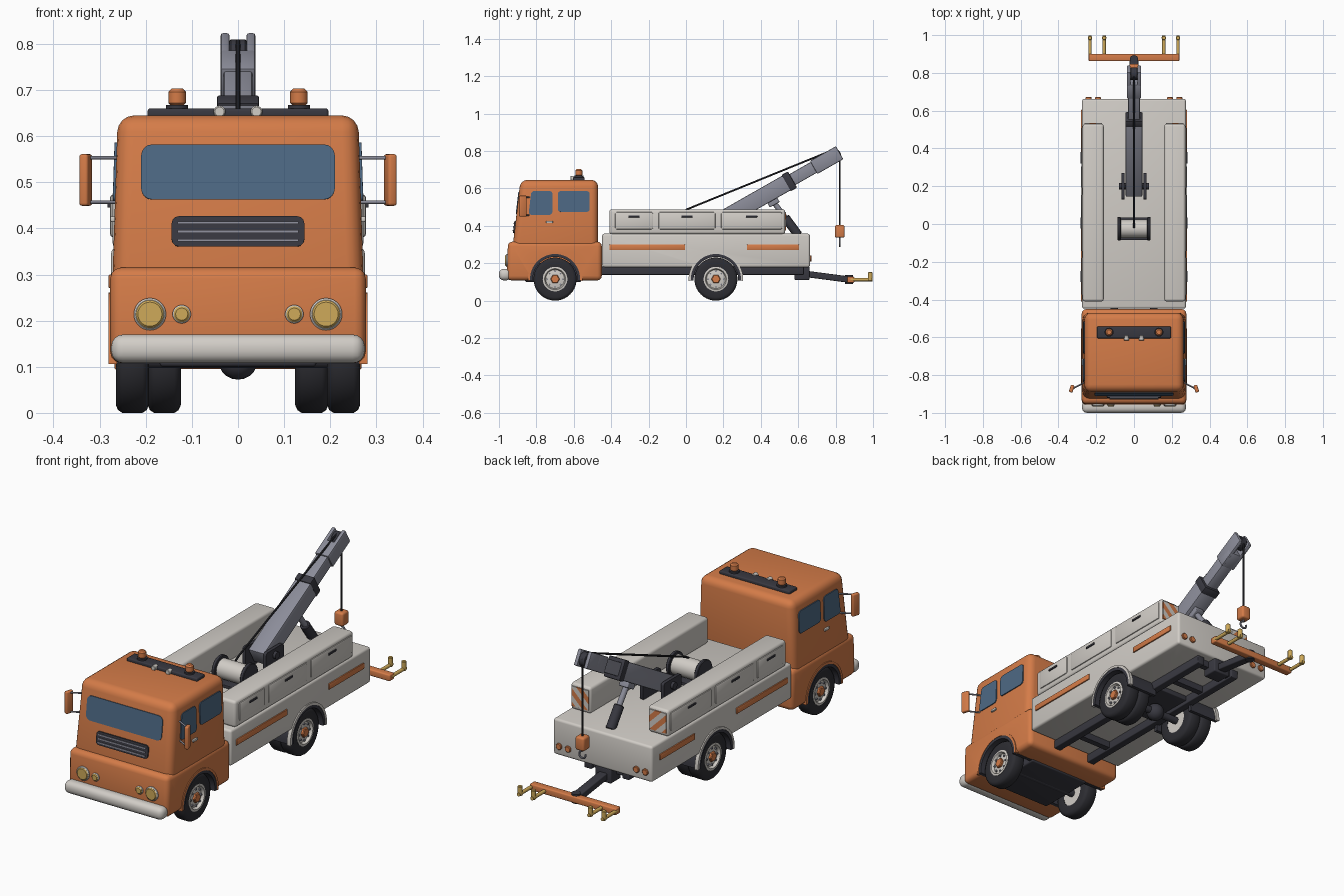
import bpy, bmesh, math
from mathutils import Matrix, Vector, Euler

if "Cube" in bpy.data.objects:
    bpy.data.objects.remove(bpy.data.objects["Cube"])

def mat(name, r, g, b):
    m = bpy.data.materials.new(name)
    m.diffuse_color = (r, g, b, 1)
    m.use_nodes = True
    m.node_tree.nodes["Principled BSDF"].inputs["Base Color"].default_value = m.diffuse_color
    return m

ORANGE = mat("orange_paint", 0.66, 0.20, 0.065)
WHITE = mat("off_white_paint", 0.64, 0.61, 0.57)
FRAME = mat("dark_frame", 0.04, 0.04, 0.052)
RUBBER = mat("tyre_rubber", 0.026, 0.026, 0.032)
STEEL = mat("grey_steel", 0.26, 0.265, 0.32)
GLASS = mat("blue_glass", 0.075, 0.14, 0.23)
YELLOW = mat("yellow_lens", 0.62, 0.40, 0.10)

def finish(name, bm, *mats):
    bmesh.ops.recalc_face_normals(bm, faces=bm.faces)
    me = bpy.data.meshes.new(name)
    bm.to_mesh(me)
    bm.free()
    for m in mats:
        me.materials.append(m)
    ob = bpy.data.objects.new(name, me)
    bpy.context.collection.objects.link(ob)
    return ob

# box with optional rounded edges; axis limits rounding to edges along that axis
def box(name, loc, size, m, bevel=0.0, seg=3, axis=None, rot=(0, 0, 0), shape=None):
    bm = bmesh.new()
    bmesh.ops.create_cube(bm, size=1)
    for v in bm.verts:
        v.co = Vector(v.co[i] * size[i] for i in range(3))
        if shape:
            shape(v.co)
    if bevel:
        es = [e for e in bm.edges if axis is None or
              abs((e.verts[0].co - e.verts[1].co).normalized()[axis]) > 0.9]
        bmesh.ops.bevel(bm, geom=es, offset=bevel, segments=seg, profile=0.5, affect='EDGES')
    bm.transform(Matrix.Translation(loc) @ Euler(rot).to_matrix().to_4x4())
    return finish(name, bm, m)

def span(name, x, y, z, m, bevel=0.0, **k):
    c = [(a + b) / 2 for a, b in (x, y, z)]
    return box(name, c, [abs(b - a) for a, b in (x, y, z)], m, bevel, **k)

# surface of revolution: profile of (radius, distance) along p -> p + d
def lathe(name, prof, p, d, m, n=32, closed=False):
    bm = bmesh.new()
    rings = [[bm.verts.new((r * math.cos(t * 2 * math.pi / n), r * math.sin(t * 2 * math.pi / n), h))
              for t in range(n)] for r, h in prof]
    for a, b in list(zip(rings, rings[1:])) + ([(rings[-1], rings[0])] if closed else []):
        for i in range(n):
            bm.faces.new((a[i], a[(i + 1) % n], b[(i + 1) % n], b[i]))
    if not closed:
        bm.faces.new(rings[0])
        bm.faces.new(rings[-1])
    q = Vector(d).to_track_quat('Z', 'Y').to_matrix().to_4x4()
    bm.transform(Matrix.Translation(p) @ q)
    return finish(name, bm, m)

def cyl(name, p, q, r, m, n=20, b=0.0):
    d = Vector(q) - Vector(p)
    L = d.length
    prof = [(r - b, 0), (r, b), (r, L - b), (r - b, L)] if b else [(r, 0), (r, L)]
    return lathe(name, prof, p, d, m, n)

# half-ring over a wheel
def arch(name, r0, r1, x0, x1, y, m, n=24):
    bm = bmesh.new()
    rows = []
    for i in range(n + 1):
        a = math.pi * (i / n * 1.04 - 0.02)
        rows.append([bm.verts.new((x, y + r * math.cos(a), 0.115 + r * math.sin(a)))
                     for x, r in ((x0, r0), (x1, r0), (x1, r1), (x0, r1))])
    for a, b in zip(rows, rows[1:]):
        for j in range(4):
            bm.faces.new((a[j], a[(j + 1) % 4], b[(j + 1) % 4], b[j]))
    bm.faces.new(rows[0])
    bm.faces.new(rows[-1])
    return finish(name, bm, m)

def tube(name, pts, r, m):
    cu = bpy.data.curves.new(name, 'CURVE')
    cu.dimensions = '3D'
    cu.bevel_depth = r
    cu.bevel_resolution = 2
    cu.use_fill_caps = True
    sp = cu.splines.new('POLY')
    sp.points.add(len(pts) - 1)
    for p, c in zip(sp.points, pts):
        p.co = (*c, 1)
    cu.materials.append(m)
    ob = bpy.data.objects.new(name, cu)
    bpy.context.collection.objects.link(ob)
    return ob

def cut_wells(ob, y):
    for s in (1, -1):
        c = cyl("well_cutter", (s * 0.11, y, 0.115), (s * 0.4, y, 0.115), 0.134, FRAME, 48)
        md = ob.modifiers.new("well", 'BOOLEAN')
        md.object, md.operation, md.solver = c, 'DIFFERENCE', 'EXACT'
        bpy.context.view_layer.objects.active = ob
        bpy.ops.object.modifier_apply(modifier="well")
        bpy.data.objects.remove(c)

FY, RY, R = -0.70, 0.16, 0.115   # axle positions, tyre radius

# cab: flared lower body and tapered upper body
def lower_shape(c):
    if c.z > 0 and c.y < 0:
        c.y += 0.006
def upper_shape(c):
    if c.z > 0:
        c.x *= 0.955
        if c.y < 0:
            c.y += 0.045
cab_low = span("cab_lower", (-0.277, 0.277), (-0.958, -0.45), (0.108, 0.315), ORANGE, 0.024, shape=lower_shape)
cut_wells(cab_low, FY)
span("cab_upper", (-0.273, 0.273), (-0.93, -0.47), (0.26, 0.645), ORANGE, 0.036, seg=4, shape=upper_shape)
span("cab_belly", (-0.17, 0.17), (-0.86, -0.56), (0.1, 0.2), FRAME, 0.008)
span("bumper", (-0.275, 0.275), (-1.0, -0.935), (0.108, 0.17), WHITE, 0.026, seg=4)

def front_y(z):
    return -0.93 + (z - 0.26) * 0.117
TILT = (-0.1165, 0, 0)
box("windscreen", (0, front_y(0.522), 0.522), (0.42, 0.008, 0.12), GLASS, 0.024, axis=1, rot=TILT, seg=4)
box("grille", (0, front_y(0.393), 0.393), (0.288, 0.014, 0.066), FRAME, 0.016, axis=1, rot=TILT)
for z in (0.374, 0.393, 0.412):
    box("grille_bar", (0, front_y(z) - 0.007, z), (0.262, 0.008, 0.006), STEEL, rot=TILT)

for s in (1, -1):
    # lamps
    for x, r in ((0.191, 0.035), (0.122, 0.02)):
        cyl("headlamp_rim", (s * x, -0.94, 0.214), (s * x, -0.963, 0.214), r, WHITE, 28, 0.004)
        cyl("headlamp_lens", (s * x, -0.95, 0.214), (s * x, -0.967, 0.214), r * 0.86, YELLOW, 28, 0.004)
    # side windows and handle
    def slant(c):
        if c.z > 0 and c.y < 0:
            c.y += 0.015
    lean = (0, -s * 0.032, 0)
    box("front_side_window", (s * 0.2655, -0.778, 0.522), (0.008, 0.128, 0.128), GLASS, 0.016, axis=0, rot=lean, shape=slant)
    box("rear_side_window", (s * 0.2655, -0.6, 0.53), (0.008, 0.17, 0.112), GLASS, 0.016, axis=0, rot=lean)
    box("door_handle", (s * 0.271, -0.73, 0.42), (0.012, 0.036, 0.012), WHITE, 0.003)
    # mirrors
    box("mirror", (s * 0.33, -0.872, 0.505), (0.02, 0.04, 0.112), ORANGE, 0.006, rot=(0, 0, s * 0.3))
    for z in (0.553, 0.457):
        cyl("mirror_arm", (s * 0.255, -0.835, z), (s * 0.33, -0.875, z), 0.004, STEEL, 10)
    # roof beacons and spots
    cyl("beacon_base", (s * 0.132, -0.573, 0.655), (s * 0.132, -0.573, 0.668), 0.024, FRAME)
    cyl("beacon", (s * 0.132, -0.573, 0.665), (s * 0.132, -0.573, 0.703), 0.019, ORANGE, 20, 0.007)
    cyl("roof_spot", (s * 0.04, -0.59, 0.653), (s * 0.04, -0.618, 0.653), 0.013, WHITE, 16, 0.003)
    # wheel arches
    for y, m in ((FY, ORANGE), (RY, WHITE)):
        arch("arch_liner", 0.119, 0.136, s * 0.11, s * 0.279, y, FRAME)
        arch("arch_lip", 0.134, 0.146, s * 0.262, s * 0.281, y, m)
    # wheels, rear ones doubled
    w = 0.036
    tyre = [(0.062, -w + 0.004), (0.098, -w), (0.109, -w + 0.005), (R, -w + 0.014),
            (R, w - 0.014), (0.109, w - 0.005), (0.098, w), (0.062, w - 0.004)]
    for y, x in ((FY, 0.229), (RY, 0.229), (RY, 0.16)):
        lathe("tyre", tyre, (s * x, y, R), (s, 0, 0), RUBBER, 40, closed=True)
        lathe("rim", [(0.066, -0.03), (0.066, 0.034), (0.056, 0.036), (0.05, 0.022), (0.03, 0.026)],
              (s * x, y, R), (s, 0, 0), WHITE, 32)
        if x > 0.2:
            cyl("hub", (s * 0.245, y, R), (s * 0.268, y, R), 0.025, ORANGE, 6, 0.004)
            for k in range(8):
                a = k * math.pi / 4
                p = (y + 0.041 * math.cos(a), R + 0.041 * math.sin(a))
                cyl("wheel_bolt", (s * 0.245, *p), (s * 0.26, *p), 0.005, STEEL, 6)
    # toolbox with three doors
    span("toolbox", (s * 0.16, s * 0.272), (-0.41, 0.53), (0.355, 0.488), WHITE, 0.014)
    for a, b in ((-0.38, -0.175), (-0.148, 0.158), (0.187, 0.515)):
        span("toolbox_door", (s * 0.262, s * 0.278), (a, b), (0.38, 0.474), WHITE, 0.009, seg=2)
        span("door_latch", (s * 0.274, s * 0.283), ((a + b) / 2 - 0.03, (a + b) / 2 + 0.03), (0.445, 0.455), FRAME, 0.002)
    # diagonal warning stripes on the rear of the toolbox
    bm = bmesh.new()
    bmesh.ops.create_cube(bm, size=1)
    for v in bm.verts:
        v.co = (s * 0.216 + v.co.x * 0.094, 0.531 + v.co.y * 0.008, 0.424 + v.co.z * 0.1)
    n = Vector((s, 0, -1)).normalized()
    for k in range(-12, 12):
        bmesh.ops.bisect_plane(bm, geom=bm.verts[:] + bm.edges[:] + bm.faces[:], plane_co=n * k * 0.024, plane_no=n)
    for f in bm.faces:
        f.material_index = int(math.floor(f.calc_center_median().dot(n) / 0.024)) % 2
    finish("warning_stripes", bm, ORANGE, WHITE)
    # bed side strips and tail lamps
    for a, b in ((-0.41, -0.005), (0.325, 0.605)):
        span("side_strip", (s * 0.27, s * 0.281), (a, b), (0.27, 0.3), ORANGE, 0.004, seg=2)
    for x in (0.19, 0.24):
        cyl("tail_lamp", (s * x, 0.65, 0.225), (s * x, 0.672, 0.225), 0.016, ORANGE, 18, 0.003)
    # chassis rails, boom bracket, fork prongs
    span("chassis_rail", (s * 0.085, s * 0.125), (-0.6, 0.63), (0.138, 0.182), FRAME, 0.004)
    span("boom_bracket", (s * 0.049, s * 0.066), (0.13, 0.27), (0.355, 0.47), FRAME, 0.012, axis=0)
    for x in (0.158, 0.233):
        cyl("fork_prong", (s * x, 0.88, 0.112), (s * x, 0.998, 0.112), 0.009, YELLOW, 12)
        cyl("fork_post", (s * x, 0.985, 0.104), (s * x, 0.985, 0.152), 0.012, YELLOW, 14, 0.003)

# roof light bar
span("light_bar", (-0.196, 0.196), (-0.605, -0.542), (0.638, 0.66), FRAME, 0.006)

# bed
bed = span("truck_bed", (-0.275, 0.275), (-0.448, 0.663), (0.178, 0.358), WHITE, 0.012)
cut_wells(bed, RY)

# underside: crossmembers, axles, differential, tow hitch and under-lift
for y in (-0.3, 0.4, 0.6):
    span("crossmember", (-0.1, 0.1), (y - 0.015, y + 0.015), (0.145, 0.178), FRAME)
span("axle_plate", (-0.115, 0.115), (0.03, 0.29), (0.155, 0.185), FRAME, 0.004)
for y in (FY, RY):
    cyl("axle", (-0.22, y, R), (0.22, y, R), 0.018, FRAME)
lathe("differential", [(0.042 * math.sin(a * math.pi / 10) + 0.001, -0.042 * math.cos(a * math.pi / 10))
                       for a in range(11)], (0, RY, R), (0, 1, 0), FRAME, 20)
span("tow_hitch", (-0.045, 0.045), (0.58, 0.66), (0.11, 0.182), FRAME, 0.006)
box("lift_arm", (0, 0.745, 0.129), (0.045, 0.27, 0.034), FRAME, 0.005, rot=(-0.13, 0, 0))
span("lift_crossbar", (-0.24, 0.24), (0.862, 0.9), (0.095, 0.128), ORANGE, 0.006)
cyl("lift_pivot", (0, 0.872, 0.09), (0, 0.872, 0.136), 0.022, FRAME)

# boom: stretches measured along its slope
ANG = math.atan2(0.353, 0.62)
def on_boom(a, h=0.0):
    return (0.2 + a * math.cos(ANG) - h * math.sin(ANG), 0.437 + a * math.sin(ANG) + h * math.cos(ANG))
def boom_part(name, a, b, w, t, m, x=0.0, bev=0.006):
    return box(name, (x, *on_boom((a + b) / 2)), (w, b - a, t), m, bev, rot=(ANG, 0, 0), seg=2)
boom_part("boom_outer", -0.04, 0.41, 0.088, 0.09, STEEL)
boom_part("boom_collar", 0.385, 0.425, 0.092, 0.1, FRAME)
boom_part("boom_inner", 0.35, 0.63, 0.062, 0.066, STEEL)
boom_part("boom_head", 0.555, 0.64, 0.076, 0.08, STEEL)
for s in (1, -1):
    boom_part("boom_cheek", 0.56, 0.715, 0.02, 0.08, STEEL, s * 0.028)
sh = on_boom(0.685, 0.0)
cyl("sheave", (-0.018, *sh), (0.018, *sh), 0.034, FRAME, 24, 0.003)
cyl("boom_pin", (-0.08, 0.2, 0.437), (0.08, 0.2, 0.437), 0.018, FRAME)

# hydraulic ram
cyl("ram_barrel", (0, 0.6, 0.35), (0, 0.53, 0.445), 0.024, FRAME, 20, 0.003)
cyl("ram_rod", (0, 0.55, 0.42), (0, 0.45, 0.55), 0.014, STEEL)
box("ram_lug", (0, 0.465, 0.53), (0.05, 0.06, 0.04), STEEL, 0.004, rot=(ANG, 0, 0))

# winch
cyl("winch_drum", (-0.08, -0.025, 0.42), (0.08, -0.025, 0.42), 0.048, WHITE, 28)
for s in (1, -1):
    cyl("winch_flange", (s * 0.07, -0.025, 0.42), (s * 0.088, -0.025, 0.42), 0.062, FRAME, 28, 0.003)
span("winch_base", (-0.085, 0.085), (-0.085, 0.035), (0.355, 0.372), FRAME, 0.003)

# cables, hook block and hook
tube("boom_cable", [(0, -0.02, 0.474), (0, 0.01, 0.49), (0, 0.785, 0.805)], 0.005, RUBBER)
tube("hook_cable", [(0, 0.822, 0.79), (0, 0.822, 0.39)], 0.005, RUBBER)
box("hook_block", (0, 0.822, 0.37), (0.05, 0.052, 0.068), ORANGE, 0.01)
hook = [(0, 0.822, 0.34), (0, 0.822, 0.327)]
hook += [(0.018 * math.sin(a * 0.45), 0.822, 0.309 + 0.018 * math.cos(a * 0.45)) for a in range(12)]
tube("hook", hook, 0.005, STEEL)

# curves to meshes, smooth shading with sharp edges kept
bpy.ops.object.select_all(action='SELECT')
bpy.context.view_layer.objects.active = bpy.data.objects["hook"]
bpy.ops.object.convert(target='MESH')
bpy.ops.object.select_all(action='SELECT')
bpy.ops.object.shade_smooth_by_angle(angle=math.radians(38))
